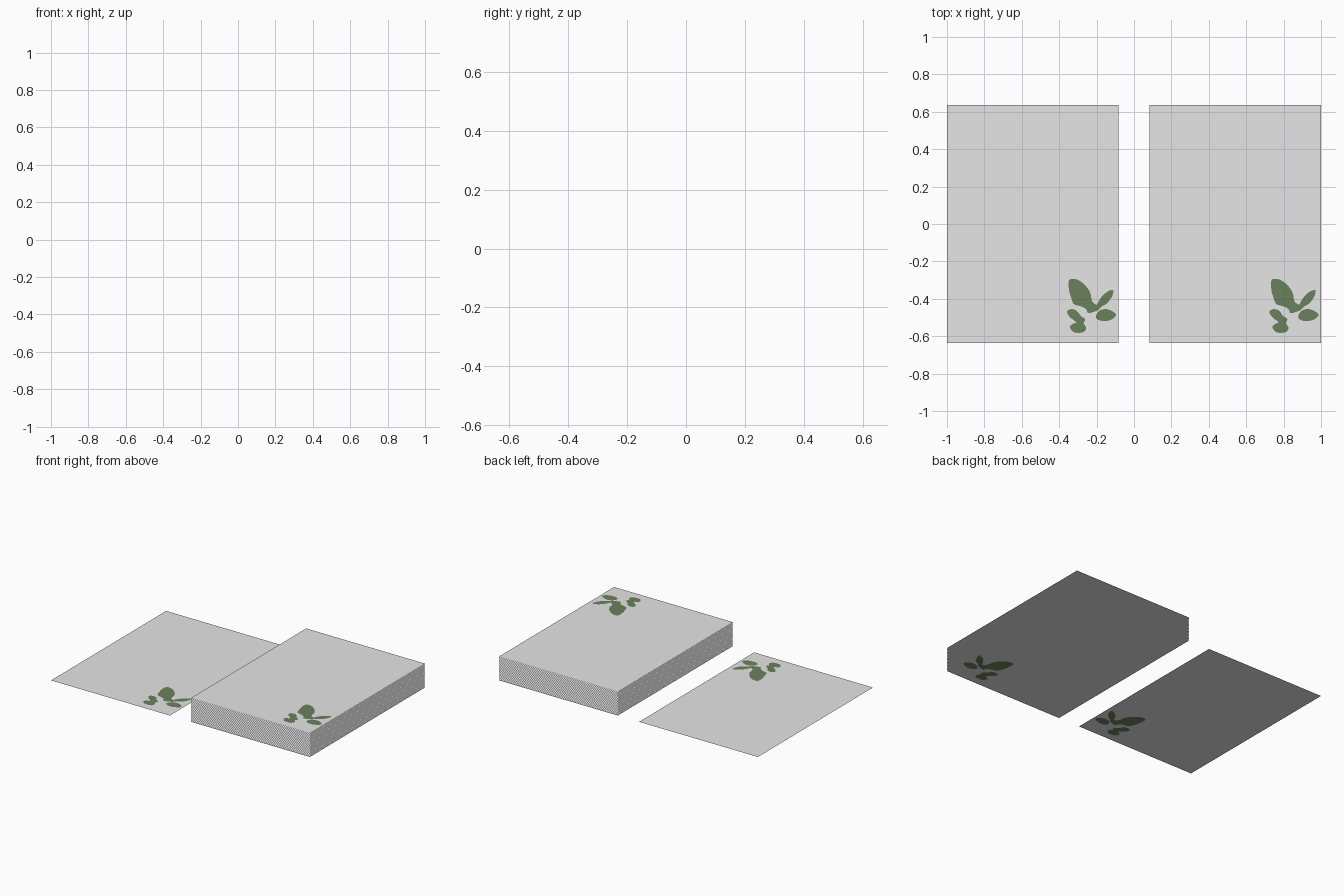
import bpy
from mathutils import Vector
from mathutils.geometry import delaunay_2d_cdt

if "Cube" in bpy.data.objects:
    bpy.data.objects.remove(bpy.data.objects["Cube"])

HALF_W, HALF_D = 0.459, 0.635      # half size of one sheet
CENTRE_X = 0.541                   # sheet centres sit at +/- this
STACK_H, SHEETS = 0.167, 40


def material(name, rgb):
    m = bpy.data.materials.new(name)
    m.diffuse_color = (*rgb, 1.0)
    m.use_nodes = True
    m.node_tree.nodes["Principled BSDF"].inputs["Base Color"].default_value = m.diffuse_color
    return m


paper = material("paper_grey_white", (0.79, 0.79, 0.79))
green = material("leaf_green", (0.144, 0.223, 0.107))

# Printed leaf outlines, thousandths of a unit from the sheet centre
LEAVES = [
    [(194, -301), (231, -295), (274, -322), (306, -365), (318, -415),
     (349, -438), (350, -458), (325, -470), (295, -477), (287, -458),
     (262, -442), (221, -429), (207, -400), (194, -355)],
    [(344, -429), (370, -386), (402, -360), (429, -354), (424, -386),
     (397, -424), (370, -440), (349, -461), (325, -466)],
    [(338, -488), (360, -461), (402, -456), (445, -483), (424, -509),
     (381, -520), (344, -509)],
    [(183, -472), (199, -456), (231, -461), (258, -493), (279, -509),
     (263, -541), (240, -535), (221, -515), (199, -499)],
    [(242, -528), (268, -531), (285, -557), (269, -579), (221, -579),
     (199, -552), (214, -534)],
]


def smooth_loop(points, steps=4):
    """Closed counter-clockwise Catmull-Rom curve (points run clockwise)."""
    p = [Vector(q) / 1000 for q in reversed(points)]
    n, out = len(p), []
    for i in range(n):
        a, b, c, d = p[i - 1], p[i], p[(i + 1) % n], p[(i + 2) % n]
        for k in range(steps):
            t = k / steps
            out.append(0.5 * (2 * b + (c - a) * t
                              + (2 * a - 5 * b + 4 * c - d) * t ** 2
                              + (3 * b - a - 3 * c + d) * t ** 3))
    return out


# One flat sheet with the leaf shapes cut into its surface
loops = [[Vector((-HALF_W, -HALF_D)), Vector((HALF_W, -HALF_D)),
          Vector((HALF_W, HALF_D)), Vector((-HALF_W, HALF_D))]]
loops += [smooth_loop(leaf) for leaf in LEAVES]
coords, polys = [], []
for loop in loops:
    polys.append(list(range(len(coords), len(coords) + len(loop))))
    coords += loop
verts, _, faces, _, _, origins = delaunay_2d_cdt(coords, [], polys, 1, 1e-5)

sheet = bpy.data.meshes.new("printed_sheet")
sheet.from_pydata([(v.x, v.y, 0.0) for v in verts], [], faces)
sheet.materials.append(paper)
sheet.materials.append(green)
for poly, origin in zip(sheet.polygons, origins):
    poly.material_index = 1 if any(o > 0 for o in origin) else 0
sheet.update()


def add_sheet(name, x):
    ob = bpy.data.objects.new(name, sheet)
    ob.location = (x, 0, 0)
    bpy.context.collection.objects.link(ob)
    return ob


# Single sheet on the left, stack of sheets on the right
add_sheet("loose_sheet", -CENTRE_X)
stack = add_sheet("paper_stack", CENTRE_X)
arr = stack.modifiers.new("stacked_sheets", 'ARRAY')
arr.count = SHEETS
arr.use_relative_offset = False
arr.use_constant_offset = True
arr.constant_offset_displace = (0, 0, STACK_H / (SHEETS - 1))
